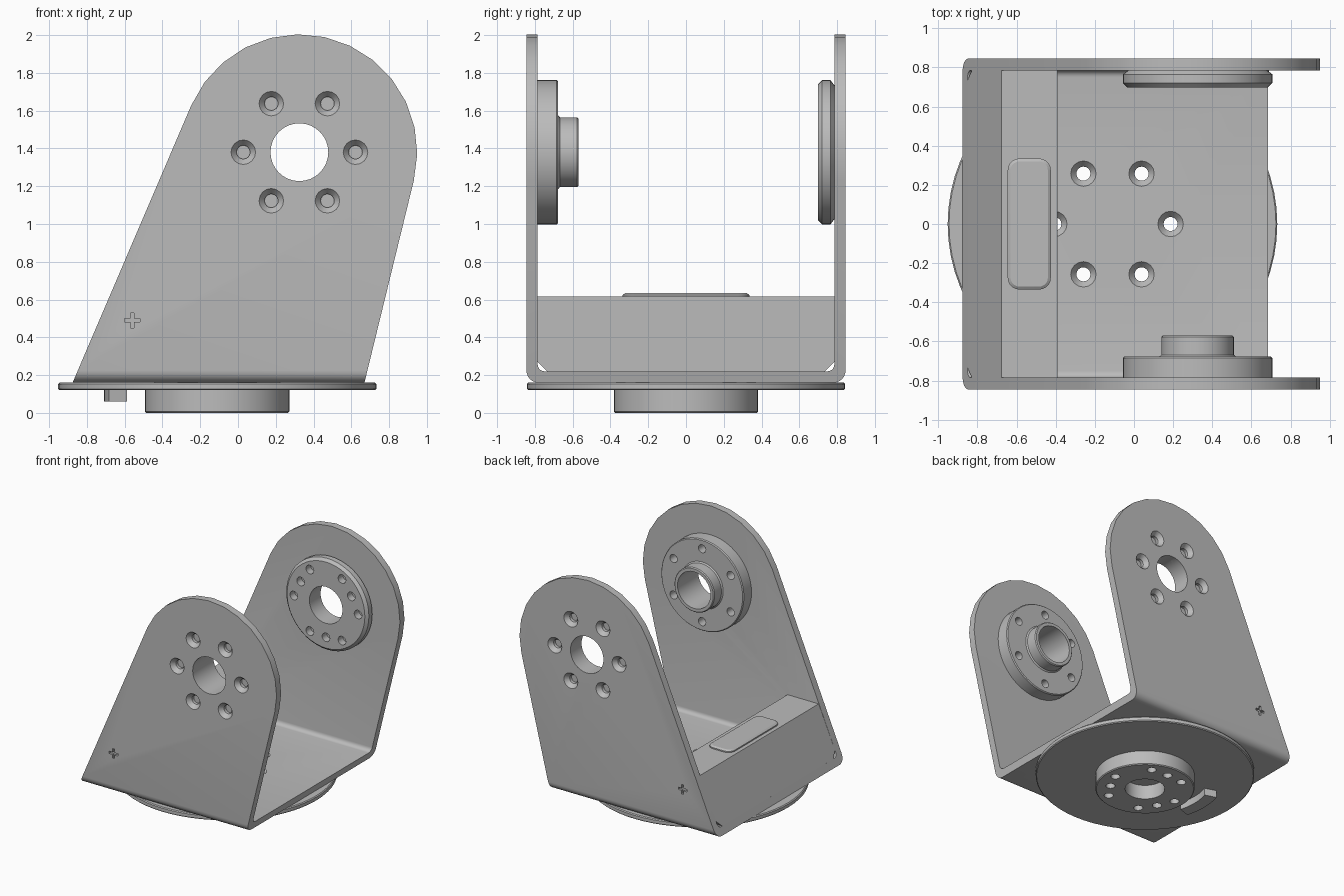
import bpy, bmesh
from math import sin, cos, pi, radians
from mathutils import Matrix

if "Cube" in bpy.data.objects:
    bpy.data.objects.remove(bpy.data.objects["Cube"], do_unlink=True)

grey = bpy.data.materials.new("satin grey")
grey.use_nodes = True
grey.diffuse_color = (0.5, 0.5, 0.5, 1)
grey.node_tree.nodes["Principled BSDF"].inputs["Base Color"].default_value = (0.5, 0.5, 0.5, 1)

AX, AZ = 0.325, 1.38      # pivot axis through both arms
BX = -0.11                # turntable axis
BOLT = 0.297              # bolt circle radius
BORE = 0.153
IN, OUT = 0.785, 0.845    # inner and outer faces of the arms
FLOOR, TOP = 0.16, 0.22

# Frames: in SIDE, local x is world x, local y is world z, height is -y
SIDE = Matrix.Rotation(pi / 2, 4, 'X')
PIVOT = Matrix.Translation((AX, 0, AZ)) @ SIDE
TABLE = Matrix.Translation((BX, 0, 0))
# In ALONG, local x is world y, local y is world z, height is world x
ALONG = Matrix(((0, 0, 1, 0), (1, 0, 0, 0), (0, 1, 0, 0), (0, 0, 0, 1)))


def loft(bm, rings, frame):
    loops = [[bm.verts.new(frame @ Matrix.Translation(p).translation) for p in ring] for ring in rings]
    for a, b in zip(loops, loops[1:]):
        for i in range(len(a)):
            j = (i + 1) % len(a)
            bm.faces.new((a[i], a[j], b[j], b[i]))
    bm.faces.new(loops[0])
    bm.faces.new(loops[-1])


def prism(bm, pts, frame, h0, h1):
    loft(bm, [[(x, y, h) for x, y in pts] for h in (h0, h1)], frame)


def lathe(bm, profile, frame, cx=0, cy=0, seg=24):
    loft(bm, [[(cx + r * cos(2 * pi * i / seg), cy + r * sin(2 * pi * i / seg), h)
               for i in range(seg)] for r, h in profile], frame)


def arc(cx, cy, r, a0, a1, n):
    return [(cx + r * cos(radians(a0 + (a1 - a0) * i / n)),
             cy + r * sin(radians(a0 + (a1 - a0) * i / n))) for i in range(n + 1)]


def bolt_ring(bm, profile, frame, count=6, start=0, radius=BOLT):
    for i in range(count):
        a = radians(start) + 2 * pi * i / count
        lathe(bm, profile, frame, radius * cos(a), radius * sin(a), 16)


def finish(name, bm):
    bmesh.ops.recalc_face_normals(bm, faces=bm.faces)
    mesh = bpy.data.meshes.new(name)
    bm.to_mesh(mesh)
    bm.free()
    obj = bpy.data.objects.new(name, mesh)
    bpy.context.collection.objects.link(obj)
    mesh.materials.append(grey)
    return obj


def activate(obj):
    bpy.ops.object.select_all(action='DESELECT')
    obj.select_set(True)
    bpy.context.view_layer.objects.active = obj


def combine(obj, bm, operation='DIFFERENCE'):
    tool = finish("cutter", bm)
    tool.hide_render = True
    activate(obj)
    mod = obj.modifiers.new("cut", 'BOOLEAN')
    mod.operation, mod.solver, mod.object = operation, 'EXACT', tool
    bpy.ops.object.modifier_apply(modifier=mod.name)
    bpy.data.objects.remove(tool, do_unlink=True)


def smooth(obj):
    activate(obj)
    bpy.ops.object.shade_smooth_by_angle(angle=radians(30))


# Bracket: bent U section trimmed to the arm outline
bm = bmesh.new()
bend, inner = 0.065, 0.035
half = arc(OUT - bend, FLOOR + bend, bend, -90, 0, 6) + [(OUT, 2.1), (IN, 2.1)]
half += arc(IN - inner, TOP + inner, inner, 0, -90, 5)
prism(bm, half + [(-y, z) for y, z in reversed(half)], ALONG, -1.2, 1.2)
bracket = finish("bracket", bm)
bm = bmesh.new()
outline = [(-0.88, FLOOR - 0.01), (0.667, FLOOR - 0.01)] + arc(AX, AZ, 0.624, -14, 156.5, 13)
prism(bm, outline, SIDE, -1, 1)
combine(bracket, bm, 'INTERSECT')

# Bracket holes: bores, countersunk bolt holes and cross-shaped marks
bm = bmesh.new()
for s in (-1, 1):
    lathe(bm, [(BORE, s * 0.6), (BORE, s * 1)], PIVOT, seg=32)
    bolt_ring(bm, [(0.036, s * 0.7), (0.036, s * (OUT - 0.035)), (0.065, s * OUT), (0.065, s * 0.9)], PIVOT)
    a, b = 0.04, 0.01
    corner = [(a, -b), (a, b), (b, b)]
    cross = []
    for q in range(4):
        c, d = round(cos(q * pi / 2)), round(sin(q * pi / 2))
        cross += [(-0.56 + c * x - d * y, 0.49 + d * x + c * y) for x, y in corner]
    prism(bm, cross, SIDE, s * (OUT - 0.02), s * 0.9)
bolt_ring(bm, [(0.036, 0.1), (0.036, TOP - 0.035), (0.065, TOP), (0.065, 0.26)], TABLE)
combine(bracket, bm)
smooth(bracket)

# Turntable disc
bm = bmesh.new()
lathe(bm, [(0.835, 0.12), (0.842, 0.127), (0.842, 0.153), (0.835, FLOOR)], TABLE, seg=64)
disc = finish("turntable_disc", bm)
bm = bmesh.new()
bolt_ring(bm, [(0.036, 0.05), (0.036, 0.2)], TABLE)
combine(disc, bm)
smooth(disc)

# Hub under the disc
bm = bmesh.new()
lathe(bm, [(0.375, 0), (0.382, 0.007), (0.382, 0.12)], TABLE, seg=48)
hub = finish("turntable_hub", bm)
bm = bmesh.new()
lathe(bm, [(BORE, -0.1), (BORE, 0.2)], TABLE, seg=32)
bolt_ring(bm, [(0.036, -0.1), (0.036, 0.2)], TABLE)
bolt_ring(bm, [(0.036, -0.1), (0.036, 0.06)], TABLE, 3, 90, 0.27)
combine(hub, bm)
smooth(hub)

# Stop tab under the disc
bm = bmesh.new()
prism(bm, arc(BX, 0, 0.6, 163, 197, 6) + arc(BX, 0, 0.5, 197, 163, 6), Matrix(), 0.06, 0.12)
smooth(finish("stop_tab", bm))

# Drive horn inside the back arm
bm = bmesh.new()
lathe(bm, [(0.355, -IN), (0.382, -0.765), (0.382, -0.72), (0.36, -0.698)], PIVOT, seg=48)
horn = finish("back_horn", bm)
bm = bmesh.new()
lathe(bm, [(BORE, -0.6), (BORE, -0.9)], PIVOT, seg=32)
bolt_ring(bm, [(0.036, -0.6), (0.036, -0.76)], PIVOT)
bolt_ring(bm, [(0.036, -0.6), (0.036, -0.76)], PIVOT, 3, 30, 0.27)
combine(horn, bm)
smooth(horn)

# Bearing flange with a hollow boss inside the front arm
bm = bmesh.new()
lathe(bm, [(0.382, IN), (0.382, 0.685), (0.375, 0.677), (0.195, 0.677), (0.185, 0.668),
           (0.185, 0.578), (0.178, 0.57)], PIVOT, seg=48)
flange = finish("front_bearing", bm)
bm = bmesh.new()
lathe(bm, [(BORE, 0.5), (BORE, 0.9)], PIVOT, seg=32)
bolt_ring(bm, [(0.034, 0.6), (0.034, 0.75)], PIVOT, 6, 30, 0.305)
combine(flange, bm)
smooth(flange)

# Sloped block on the floor, with chamfered lower corners
bm = bmesh.new()
prism(bm, [(-0.85, TOP), (-0.39, TOP), (-0.39, 0.615), (-0.678, 0.615)], SIDE, -IN, IN)
block = finish("rear_block", bm)
bm = bmesh.new()
prism(bm, [(-IN + 0.05, TOP), (IN - 0.05, TOP), (IN, TOP + 0.05), (IN, 0.7), (-IN, 0.7), (-IN, TOP + 0.05)],
      ALONG, -1, 0)
combine(block, bm, 'INTERSECT')

# Rounded pad on the block
bm = bmesh.new()
rings = []
for inset, h in ((0, 0.61), (0, 0.625), (0.015, 0.635)):
    ring = []
    for k, (sx, sy) in enumerate(((1, 1), (-1, 1), (-1, -1), (1, -1))):
        ring += arc(-0.535 + sx * 0.05, sy * 0.275, 0.06 - inset, k * 90, k * 90 + 90, 5)
    rings.append([(x, y, h) for x, y in ring])
loft(bm, rings, Matrix())
smooth(finish("block_pad", bm))
